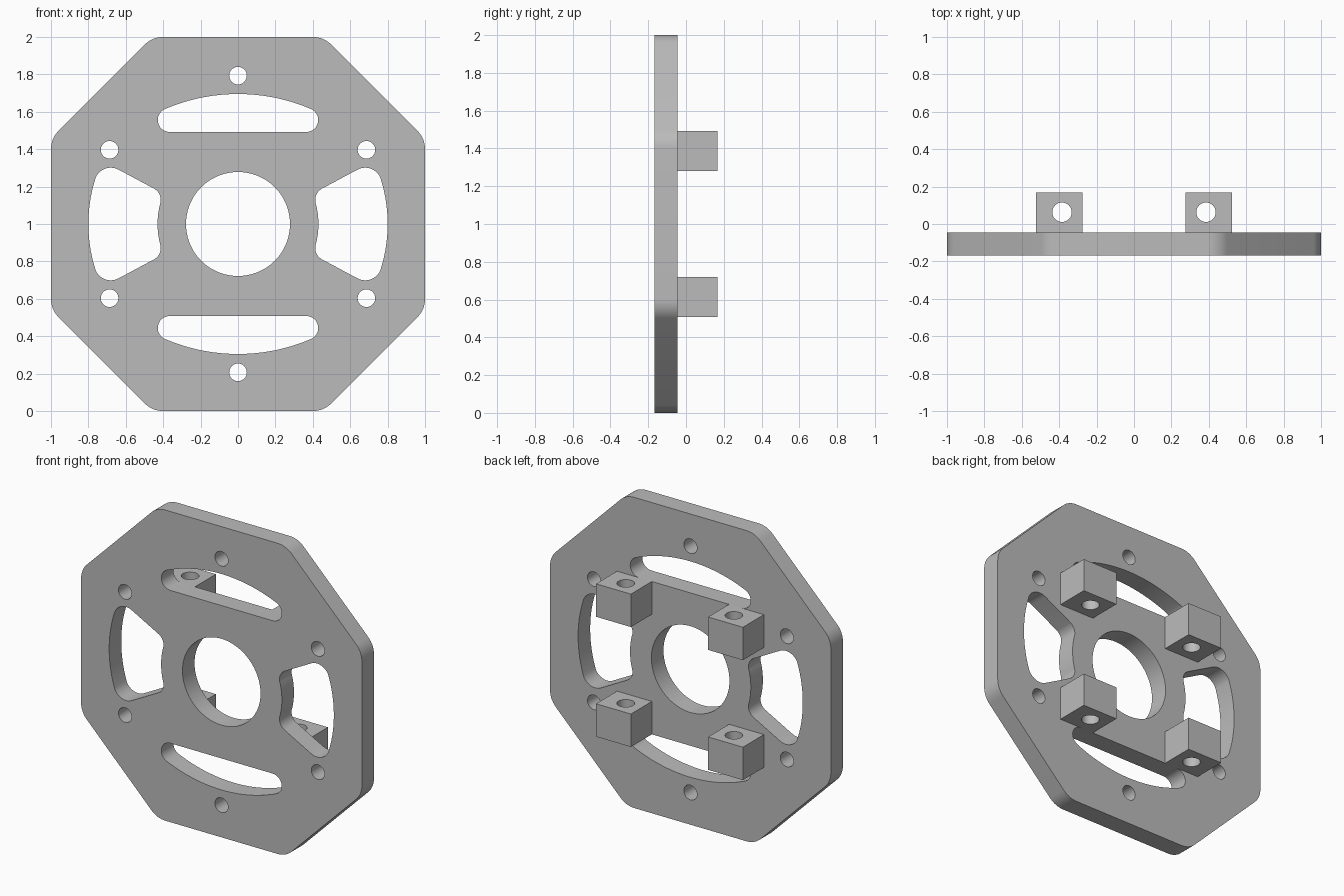
import bpy, bmesh
from math import cos, sin, radians, pi
from mathutils import Matrix

cube = bpy.data.objects.get("Cube")
if cube:
    bpy.data.objects.remove(cube, do_unlink=True)

grey = bpy.data.materials.new("machined grey")
grey.use_nodes = True
colour = (0.5, 0.5, 0.5, 1)
grey.diffuse_color = colour
grey.node_tree.nodes["Principled BSDF"].inputs["Base Color"].default_value = colour


def arc(cx, cy, r, start, end, steps=12):
    angles = [radians(start + (end - start) * i / steps) for i in range(steps + 1)]
    return [(cx + r * cos(a), cy + r * sin(a)) for a in angles]


def circle(cx, cy, r, steps=48):
    return arc(cx, cy, r, 0, 360, steps)[:-1]


def flip(points, sx, sy):
    return [(x * sx, y * sy) for x, y in points]


def extruded(name, outlines, depth, matrix):
    """Fill the first outline, with the others as holes, and give it depth."""
    curve = bpy.data.curves.new(name + " profile", 'CURVE')
    curve.dimensions = '2D'
    curve.fill_mode = 'BOTH'
    curve.extrude = depth / 2
    for outline in outlines:
        spline = curve.splines.new('POLY')
        spline.points.add(len(outline) - 1)
        for point, (x, y) in zip(spline.points, outline):
            point.co = (x, y, 0, 1)
        spline.use_cyclic_u = True
    temp = bpy.data.objects.new(name + " profile", curve)
    bpy.context.collection.objects.link(temp)
    bpy.context.view_layer.update()
    mesh = bpy.data.meshes.new_from_object(
        temp.evaluated_get(bpy.context.evaluated_depsgraph_get()))
    bpy.data.objects.remove(temp, do_unlink=True)
    bm = bmesh.new()
    bm.from_mesh(mesh)
    bmesh.ops.remove_doubles(bm, verts=bm.verts, dist=0.0005)
    bmesh.ops.transform(bm, matrix=matrix, verts=bm.verts)
    bmesh.ops.recalc_face_normals(bm, faces=bm.faces)
    bm.to_mesh(mesh)
    bm.free()
    mesh.name = name
    mesh.materials.clear()
    mesh.materials.append(grey)
    obj = bpy.data.objects.new(name, mesh)
    bpy.context.collection.objects.link(obj)
    bpy.ops.object.select_all(action='DESELECT')
    obj.select_set(True)
    bpy.context.view_layer.objects.active = obj
    bpy.ops.object.shade_smooth_by_angle(angle=radians(30))
    return obj


# Octagonal outline with rounded corners
corner_r, corner_x = 0.14, 0.40
inset = 1 - corner_r
outline = []
for turn in range(4):
    a = turn * pi / 2
    quarter = (arc(inset, corner_x, corner_r, 0, 45, 8)
               + arc(corner_x, inset, corner_r, 45, 90, 8))
    outline += [(x * cos(a) - y * sin(a), x * sin(a) + y * cos(a)) for x, y in quarter]

# Curved slot above the bore
slot_base, end_r, end_x = 0.492, 0.064, 0.365
slot = (arc(end_x, slot_base + end_r, end_r, -90, 66.7)
        + arc(0, -0.295, 0.99, 66.7, 113.3, 24)[1:-1]
        + arc(-end_x, slot_base + end_r, end_r, 113.3, 270))

# Side window, upper half then mirrored
half = (arc(0, 0, 0.8, 0, 17.4)
        + arc(0.68, 0.213, 0.088, 17.4, 120)[1:]
        + arc(0.483, 0.128, 0.07, 120, 194.8)
        + arc(0, 0, 0.43, 14.8, 0)[1:])
window = half + flip(half[1:-1], 1, -1)[::-1]

# Bore and ring of bolt holes
holes = [circle(0, 0, 0.278, 96)]
for i in range(6):
    a = radians(30 + 60 * i)
    holes.append(circle(0.793 * cos(a), 0.793 * sin(a), 0.047, 32))
for s in (1, -1):
    holes += [flip(slot, 1, s), flip(window, s, 1)]

# Plate
upright = Matrix.Rotation(pi / 2, 4, 'X')
extruded("mounting_plate", [outline] + holes, 0.123,
         Matrix.Translation((0, -0.1065, 1)) @ upright)

# Four drilled lugs on the back
for side, s in (("left", 1), ("right", -1)):
    square = flip([(0.275, -0.045), (0.523, -0.045), (0.523, 0.168), (0.275, 0.168)], s, 1)
    bolt = circle(s * 0.385, 0.063, 0.052, 32)
    for level, t in (("upper", 1), ("lower", -1)):
        extruded(f"{level}_{side}_lug", [square, bolt], 0.212,
                 Matrix.Translation((0, 0, 1 + t * 0.386)))
